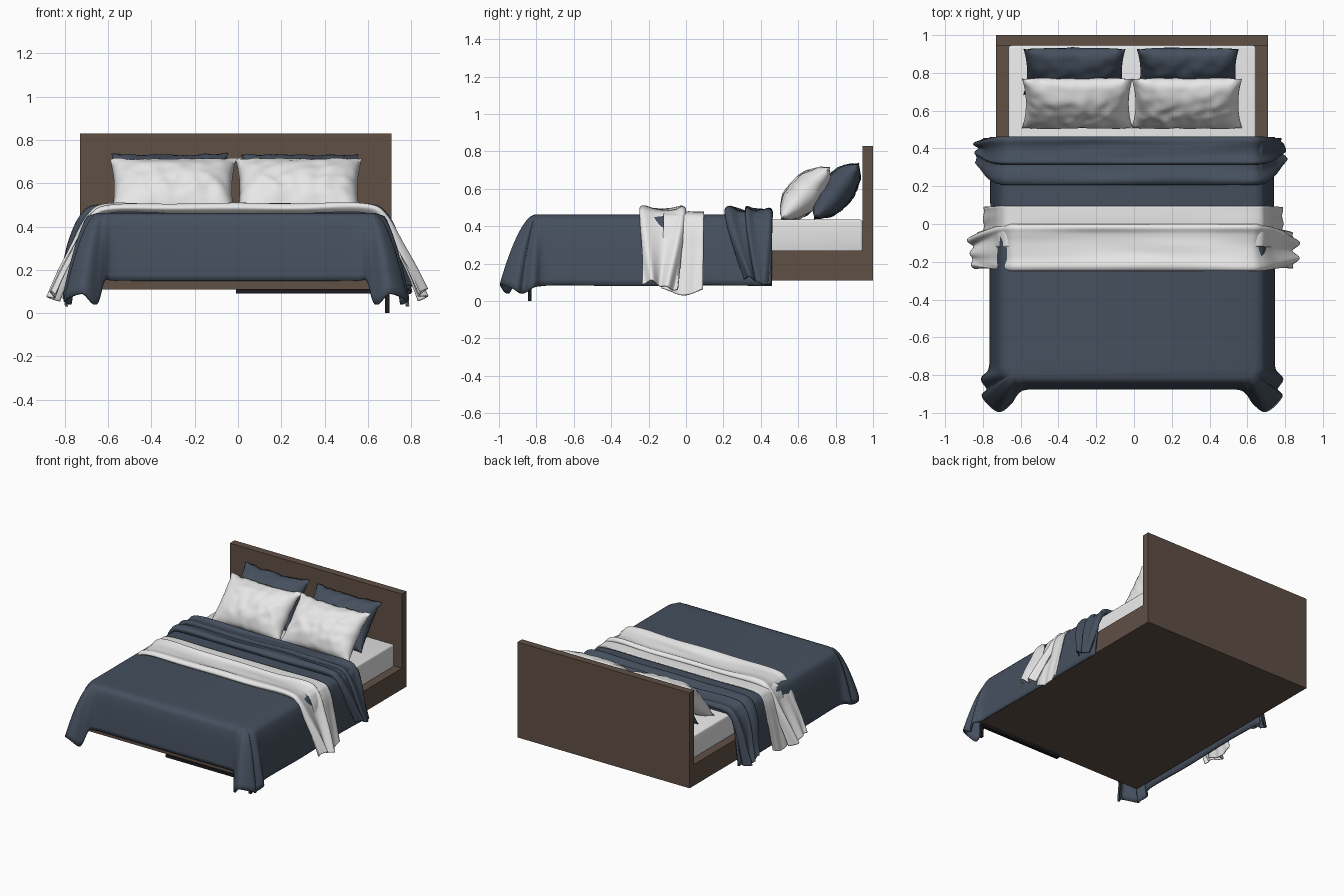
import bpy, bmesh, math
from mathutils import Vector, noise

if "Cube" in bpy.data.objects:
    bpy.data.objects.remove(bpy.data.objects["Cube"])

CX = -0.01  # centre line of the bed frame


def material(name, rgb):
    m = bpy.data.materials.new(name)
    m.diffuse_color = (*rgb, 1)
    m.use_nodes = True
    m.node_tree.nodes["Principled BSDF"].inputs["Base Color"].default_value = m.diffuse_color
    return m


WOOD = material("brown wood", (0.115, 0.08, 0.06))
BLUE = material("slate blue cloth", (0.06, 0.08, 0.112))
WHITE = material("white cloth", (0.8, 0.8, 0.8))
BLACK = material("black metal", (0.012, 0.012, 0.014))


def finish(name, bm, mat, thickness=0.0, angle=45):
    bmesh.ops.recalc_face_normals(bm, faces=bm.faces)
    me = bpy.data.meshes.new(name)
    bm.to_mesh(me)
    bm.free()
    me.materials.append(mat)
    ob = bpy.data.objects.new(name, me)
    bpy.context.collection.objects.link(ob)
    if thickness:
        s = ob.modifiers.new("thickness", 'SOLIDIFY')
        s.thickness, s.offset = thickness, 0
    if angle:
        bpy.ops.object.select_all(action='DESELECT')
        ob.select_set(True)
        bpy.context.view_layer.objects.active = ob
        bpy.ops.object.shade_smooth_by_angle(angle=math.radians(angle))
    return ob


def box(name, mat, x, y, z, bevel=0.0):
    bm = bmesh.new()
    bmesh.ops.create_cube(bm, size=1)
    for v in bm.verts:
        v.co = [a + (b - a) * (c + 0.5) for (a, b), c in zip((x, y, z), v.co)]
    if bevel:
        bmesh.ops.bevel(bm, geom=bm.edges[:], offset=bevel, segments=3,
                        profile=0.5, affect='EDGES')
    return finish(name, bm, mat, angle=30 if bevel else 0)


def spline(pts, n):
    """Catmull-Rom through points of any dimension, n steps per span."""
    ext = [pts[0]] + list(pts) + [pts[-1]]
    out = []
    for i in range(len(pts) - 1):
        a, b, c, d = ext[i:i + 4]
        for k in range(n):
            t = k / n
            out.append([0.5 * (2 * q + (r - p) * t + (2 * p - 5 * q + 4 * r - s) * t * t
                               + (3 * q - p - 3 * r + s) * t ** 3)
                        for p, q, r, s in zip(a, b, c, d)])
    out.append(list(pts[-1]))
    return out


def grid_faces(bm, rows):
    vs = [[bm.verts.new(p) for p in row] for row in rows]
    for r0, r1 in zip(vs, vs[1:]):
        for i in range(len(r0) - 1):
            bm.faces.new((r0[i], r0[i + 1], r1[i + 1], r1[i]))
    return vs


# Frame, headboard, mattress and the single visible support
box("bed_base", WOOD, (-0.73, 0.71), (-0.84, 0.945), (0.11, 0.27))
box("headboard", WOOD, (-0.73, 0.71), (0.945, 1.0), (0.11, 0.83))
box("mattress", WHITE, (-0.665, 0.645), (-0.80, 0.944), (0.26, 0.435), 0.012)
box("front_support_bar", BLACK, (-0.01, 0.69), (-0.85, -0.82), (0.09, 0.111))
box("front_leg", BLACK, (0.68, 0.70), (-0.845, -0.825), (0.0, 0.1))


# Duvet: top panel plus a skirt; each entry is top x, y, hem x, y, z, curve power
half = [(0.645, 0.46, 0.75, 0.46, 0.08, 0.4),
        (0.645, 0.1, 0.745, 0.1, 0.085, 0.4),
        (0.645, -0.3, 0.75, -0.3, 0.08, 0.4),
        (0.645, -0.65, 0.75, -0.66, 0.085, 0.4),
        (0.645, -0.75, 0.755, -0.77, 0.08, 0.42),
        (0.643, -0.785, 0.795, -0.82, 0.07, 0.65),
        (0.64, -0.795, 0.765, -0.875, 0.04, 0.7),
        (0.635, -0.802, 0.79, -0.915, 0.06, 0.75),
        (0.625, -0.806, 0.71, -0.99, 0.09, 0.75),
        (0.61, -0.808, 0.645, -0.95, 0.04, 0.7),
        (0.59, -0.81, 0.61, -0.90, 0.145, 0.55),
        (0.55, -0.81, 0.56, -0.872, 0.15, 0.42),
        (0.4, -0.81, 0.40, -0.87, 0.15, 0.4),
        (0.0, -0.81, 0.0, -0.87, 0.15, 0.4)]
ring = half + [(-a, b, -c, d, e, f) for a, b, c, d, e, f in reversed(half[:-1])]
ring = spline(ring, 5)
TOP, STEPS = 0.456, 14
rows = []
for k in range(STEPS + 1):
    t = k / STEPS
    row = []
    for tx, ty, hx, hy, hz, p in ring:
        g = t ** p
        row.append((CX + tx + (hx - tx) * g, ty + (hy - ty) * g,
                    TOP + (hz - TOP) * t ** 1.3))
    rows.append(row)
bm = bmesh.new()
verts = grid_faces(bm, rows)
bm.faces.new(verts[0])
finish("duvet", bm, BLUE, 0.012, 50)


# Cloth bands laid across the bed: section is (y, height), path is half (x, z)
def band(name, mat, path, section, hem, shift=0.0, wave=0.012, seed=0.0):
    full = [(-x, z) for x, z in reversed(path[1:])] + list(path)
    line = spline(full, 8)
    prof = spline(section, 5)
    top, low = path[0][1], path[-1][1]
    rows = []
    for i, (x, z) in enumerate(line):
        a, b = line[max(i - 1, 0)], line[min(i + 1, len(line) - 1)]
        tan = Vector((b[0] - a[0], b[1] - a[1])).normalized()
        hang = min(max((top - z) / (top - low), 0), 1)
        row = []
        for j, (y, h) in enumerate(prof):
            v = j / (len(prof) - 1)
            ripple = hang * wave * math.sin(v * 17 + seed + (2 if x > 0 else 0))
            crease = 0.012 * noise.noise((x * 2.5 + seed, y * 14, seed)) * min(1, h * 40)
            d = h + ripple + crease
            yy = y + (hem[0] + (hem[1] - hem[0]) * v - y) * hang ** 1.3
            drop = 0.02 * hang * math.sin(v * 5 + seed)
            row.append((x + shift - tan.y * d, yy, z + tan.x * d + drop))
        rows.append(row)
    bm = bmesh.new()
    grid_faces(bm, rows)
    finish(name, bm, mat, 0.008, 60)


band("folded_duvet_edge", BLUE,
     [(0, 0.458), (0.3, 0.458), (0.6, 0.458), (0.67, 0.43), (0.72, 0.33),
      (0.755, 0.2), (0.785, 0.1)],
     [(0.22, 0), (0.21, 0.028), (0.235, 0.042), (0.28, 0.028), (0.315, 0.02),
      (0.325, 0.04), (0.36, 0.03), (0.41, 0.026), (0.445, 0.03), (0.46, 0.015), (0.455, 0)],
     (0.31, 0.455), -0.02, 0.014, 1.0)

band("throw_lower_layer", WHITE,
     [(0, 0.468), (0.3, 0.468), (0.62, 0.468), (0.70, 0.42), (0.74, 0.27),
      (0.765, 0.15), (0.785, 0.05)],
     [(-0.12, 0), (-0.05, 0.003), (0.03, 0.004), (0.095, 0.003)],
     (-0.13, 0.09), -0.005, 0.004, 2.0)

band("throw_upper_layer", WHITE,
     [(0, 0.466), (0.3, 0.466), (0.58, 0.468), (0.66, 0.43), (0.73, 0.3),
      (0.79, 0.18), (0.835, 0.075)],
     [(-0.225, 0), (-0.245, 0.02), (-0.225, 0.034), (-0.17, 0.02), (-0.1, 0.017),
      (-0.05, 0.024), (-0.02, 0.034), (-0.003, 0.018), (-0.01, 0)],
     (-0.235, -0.045), -0.002, 0.014, 0.5)


# Pillows: two puffed sheets meeting at a seam with pointed corners
def pillow(name, mat, centre, width, height, depth, tilt, seed):
    up = Vector((0, math.cos(tilt), math.sin(tilt)))
    out = Vector((0, -math.sin(tilt), math.cos(tilt)))
    nu, nv = 36, 24
    bm = bmesh.new()
    for side in (-1, 1):
        rows = []
        for j in range(nv + 1):
            v = 2 * j / nv - 1
            row = []
            for i in range(nu + 1):
                u = 2 * i / nu - 1
                x = u * width / 2 * (1 - 0.07 * (1 - v * v))
                y = v * height / 2 * (1 - 0.09 * (1 - u * u))
                puff = ((1 - u ** 4) * (1 - v * v)) ** 0.6
                edge = max(abs(u), abs(v))
                wrinkle = 0.016 * noise.noise((u * 4 + seed, v * 3, side)) * min(1, puff * 2)
                seam = 0.008 * noise.noise((u * 5, v * 5, seed)) * edge ** 4
                row.append(Vector(centre) + Vector((x, 0, 0)) + up * (y + seam)
                           + out * (side * (depth / 2 * puff) + wrinkle * puff + seam))
            rows.append(row)
        grid_faces(bm, rows)
    bmesh.ops.remove_doubles(bm, verts=bm.verts, dist=0.0005)
    finish(name, bm, mat, angle=80)


for k, (label, xw, xb) in enumerate((("left", -0.30, -0.315), ("right", 0.28, 0.285))):
    pillow("white_pillow_" + label, WHITE, (xw, 0.638, 0.575), 0.585, 0.385, 0.185,
           math.radians(47), 3.1 + 5 * k)
    pillow("blue_pillow_" + label, BLUE, (xb, 0.805, 0.588), 0.54, 0.385, 0.175,
           math.radians(51), 7.7 + 5 * k)
